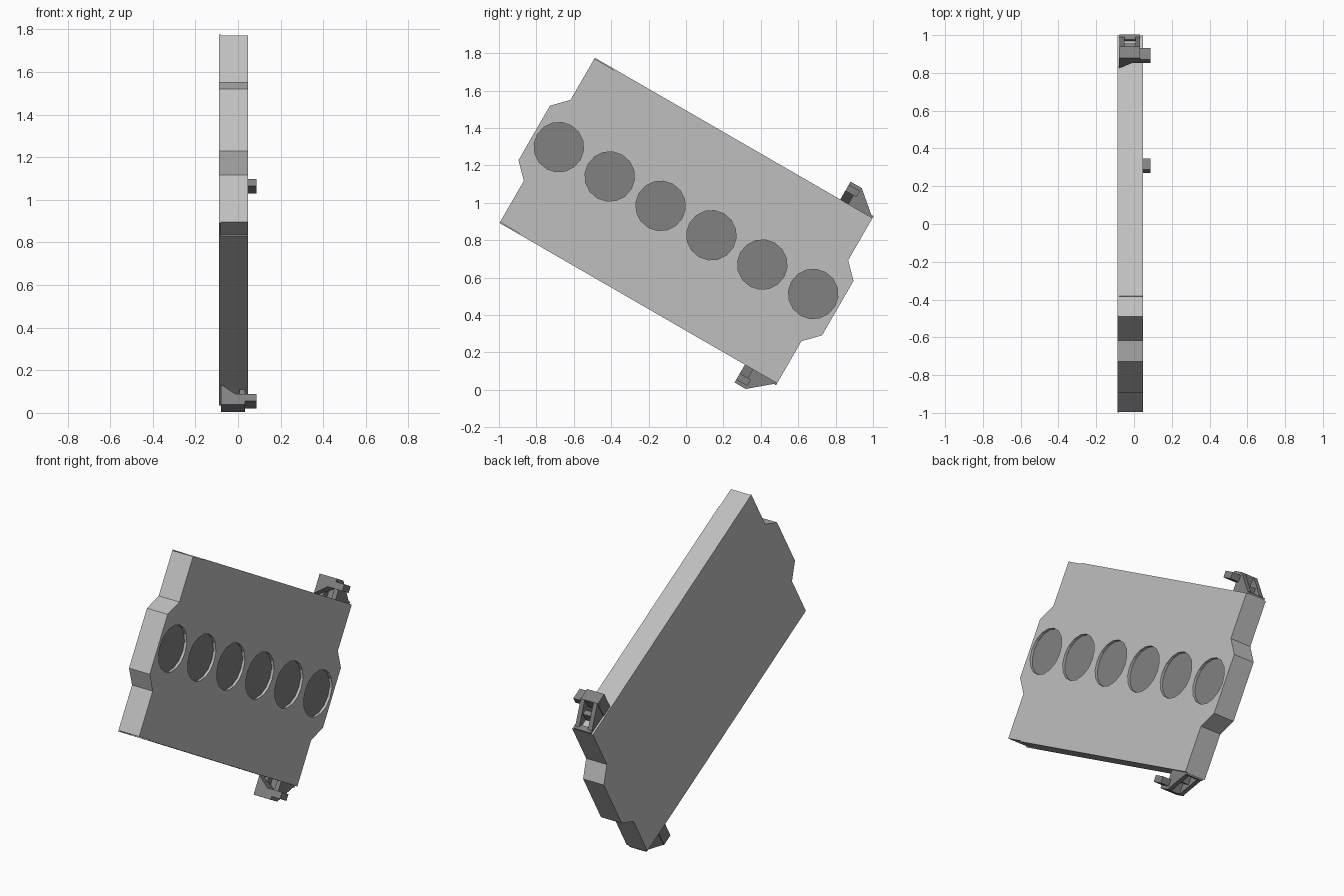
import bpy, bmesh, math
from mathutils import Matrix

cube = bpy.data.objects.get("Cube")
if cube:
    bpy.data.objects.remove(cube, do_unlink=True)

# Everything is built flat (x thickness, y length, z width), then tilted
TILT = Matrix.Translation((0, 0, 0.905)) @ Matrix.Rotation(math.radians(-30), 4, 'X')
BACK, FACE = -0.088, 0.048
HALF_L, HALF_W = 0.857, 0.51


def material(name, value):
    m = bpy.data.materials.new(name)
    m.use_nodes = True
    colour = (value, value, value, 1)
    m.diffuse_color = colour
    m.node_tree.nodes["Principled BSDF"].inputs["Base Color"].default_value = colour
    return m


light_grey = material("light grey", 0.52)
dark_grey = material("dark grey", 0.22)


def prism(bm, outline, lo, hi, axis='X'):
    """Extrude an outline: (y, z) along x, or (x, z) along y."""
    def place(p, d):
        return (d, p[0], p[1]) if axis == 'X' else (p[0], d, p[1])
    a = [bm.verts.new(place(p, lo)) for p in outline]
    b = [bm.verts.new(place(p, hi)) for p in outline]
    bm.faces.new(a)
    bm.faces.new(b[::-1])
    n = len(a)
    for i in range(n):
        bm.faces.new((a[i], b[i], b[(i + 1) % n], a[(i + 1) % n]))


def box(bm, x0, x1, y0, y1, z0, z1):
    prism(bm, [(y0, z0), (y1, z0), (y1, z1), (y0, z1)], x0, x1)


def circle(y, radius, sides=16):
    return [(y + radius * math.cos(math.tau * i / sides),
             radius * math.sin(math.tau * i / sides)) for i in range(sides)]


def finish(bm, name, mat):
    bmesh.ops.recalc_face_normals(bm, faces=bm.faces)
    mesh = bpy.data.meshes.new(name)
    bm.to_mesh(mesh)
    bm.free()
    mesh.materials.append(mat)
    ob = bpy.data.objects.new(name, mesh)
    bpy.context.scene.collection.objects.link(ob)
    ob.matrix_world = TILT
    return ob


# Slab with a tapered tab at each end
quarter = [(HALF_L, HALF_W), (HALF_L, 0.25), (0.937, 0.168)]
right_end = quarter + [(y, -z) for y, z in reversed(quarter)]
bm = bmesh.new()
prism(bm, right_end + [(-y, -z) for y, z in right_end], BACK, FACE)
slab = finish(bm, "slab", light_grey)

# Cutter: six round recesses and a shallow pad at each far corner
centres = [(i - 2.5) * 0.314 for i in range(6)]
bm = bmesh.new()
for y in centres:
    prism(bm, circle(y, 0.133), FACE - 0.02, FACE + 0.05)
for s in (-1, 1):
    box(bm, BACK + 0.008, FACE + 0.02, -HALF_L - 0.03, -0.735,
        s * (HALF_W - 0.005), s * (HALF_W + 0.03))
cutter = finish(bm, "recess_cutter", light_grey)
cutter.hide_render = True
cutter.hide_viewport = True
cut = slab.modifiers.new("recesses", 'BOOLEAN')
cut.operation = 'DIFFERENCE'
cut.solver = 'EXACT'
cut.object = cutter

# Dark discs on the recess floors
bm = bmesh.new()
for y in centres:
    prism(bm, circle(y, 0.133), FACE - 0.021, FACE - 0.016)
finish(bm, "recess_discs", dark_grey)


# Clip brackets, mirrored across the slab
def clip(name, s):
    bm = bmesh.new()
    edge, top = HALF_W, 0.62
    front, back = 0.658, 0.727
    # two sloping side rails
    rail = [(back - 0.02, edge), (back - 0.02, top), (back, top), (HALF_L, edge)]
    for x in (-0.076, 0.007):
        prism(bm, [(y, s * z) for y, z in rail], x, x + 0.026)
    # diagonal brace carrying the hook
    brace = [(-0.08, edge), (-0.08, top), (0.033, top), (0.033, 0.564), (-0.01, 0.564)]
    prism(bm, [(x, s * z) for x, z in brace], front, back, 'Y')
    # hook tab
    box(bm, -0.01, 0.0875, front, back, s * 0.564, s * 0.602)
    # foot joining the rails, and a low cross bar
    box(bm, -0.076, 0.033, 0.825, HALF_L, s * edge, s * (edge + 0.012))
    box(bm, -0.06, 0.02, 0.75, 0.78, s * edge, s * (edge + 0.05))
    finish(bm, name, dark_grey)


clip("upper_clip", 1)
clip("lower_clip", -1)
